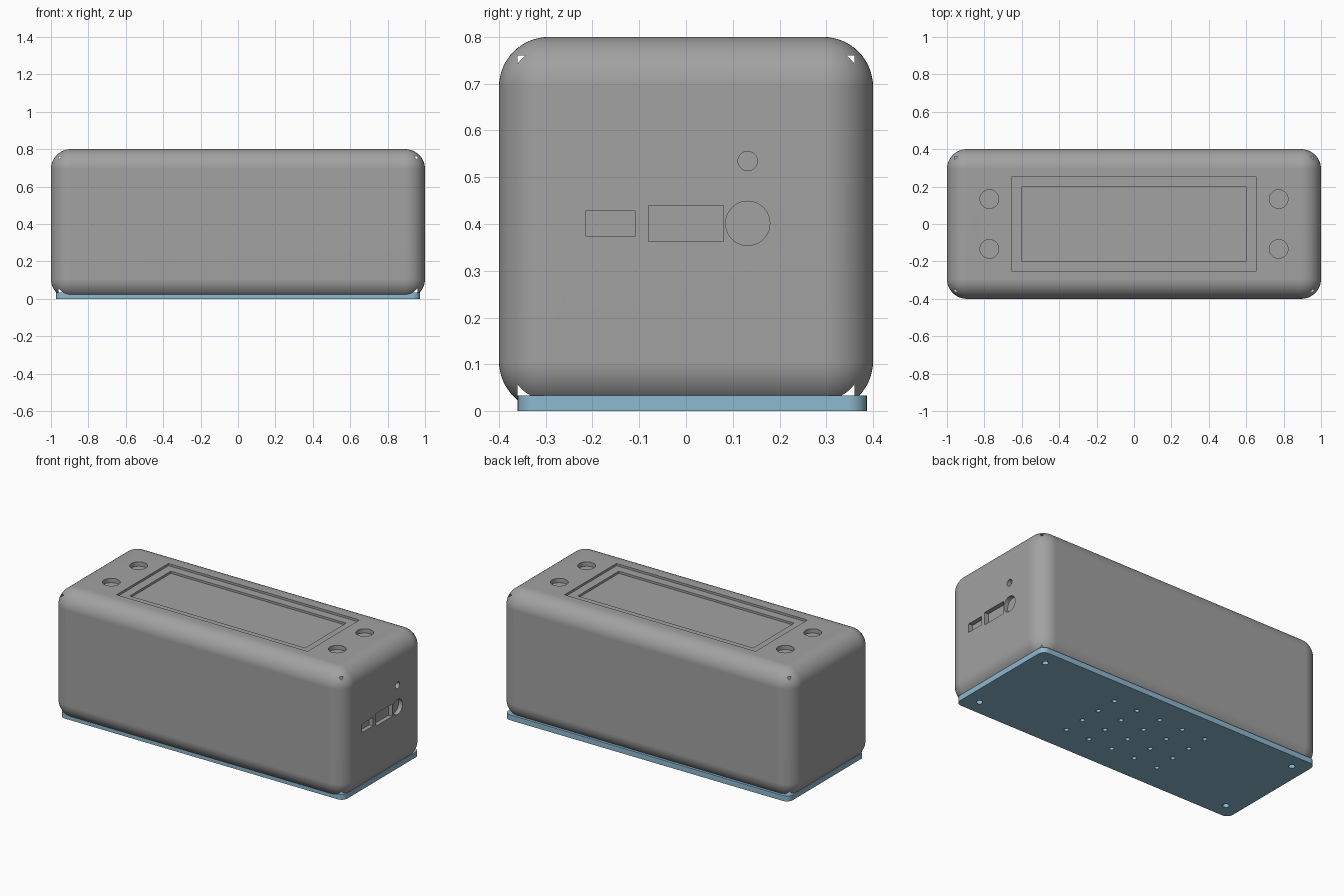
import bpy, math

if "Cube" in bpy.data.objects:
    bpy.data.objects.remove(bpy.data.objects["Cube"])

U = 1 / 75  # one millimetre in scene units


def material(name, color):
    m = bpy.data.materials.new(name)
    m.diffuse_color = (*color, 1)
    m.use_nodes = True
    m.node_tree.nodes["Principled BSDF"].inputs["Base Color"].default_value = m.diffuse_color
    return m


def box(name, x, y, z):
    """Box from (min, max) spans in millimetres."""
    spans = (x, y, z)
    bpy.ops.mesh.primitive_cube_add(size=1, location=[(a + b) / 2 * U for a, b in spans])
    ob = bpy.context.object
    ob.name = name
    ob.scale = [(b - a) * U for a, b in spans]
    bpy.ops.object.transform_apply(location=True, rotation=True, scale=True)
    return ob


def rod(center, r, depth, axis='Z'):
    """Cylinder cutter, sizes in millimetres."""
    rot = (0, math.pi / 2, 0) if axis == 'X' else (0, 0, 0)
    bpy.ops.mesh.primitive_cylinder_add(vertices=40, radius=r * U, depth=depth * U,
                                        location=[c * U for c in center], rotation=rot)
    return bpy.context.object


def apply(ob, mod):
    bpy.context.view_layer.objects.active = ob
    bpy.ops.object.modifier_apply(modifier=mod.name)


def cut(ob, cutters):
    for c in cutters:
        m = ob.modifiers.new('cut', 'BOOLEAN')
        m.operation, m.solver, m.object = 'DIFFERENCE', 'EXACT', c
        apply(ob, m)
        bpy.data.objects.remove(c, do_unlink=True)


def finish(ob, mat):
    ob.data.materials.clear()
    ob.data.materials.append(mat)
    bpy.ops.object.select_all(action='DESELECT')
    ob.select_set(True)
    bpy.context.view_layer.objects.active = ob
    bpy.ops.object.shade_smooth_by_angle(angle=math.radians(30))
    w = ob.modifiers.new('flat_normals', 'WEIGHTED_NORMAL')
    w.keep_sharp = True


grey = material('case_grey', (0.36, 0.36, 0.36))
blue = material('lid_blue', (0.27, 0.48, 0.63))

# Rounded case, hollowed by a square cavity that just breaks the corners
case = box('case', (-75, 75), (-30, 30), (0, 60))
b = case.modifiers.new('round', 'BEVEL')
b.width, b.segments, b.limit_method = 8 * U, 16, 'NONE'
apply(case, b)
cutters = [box('cavity', (-72, 72), (-27, 27), (-5, 57))]

# Stepped screen recess and four button wells in the top
cutters += [box('bezel', (-49, 49), (-19, 19), (59, 65)),
            box('screen', (-45, 45), (-15, 15), (58, 65))]
cutters += [rod((x, y, 60), 3.75, 4) for x in (-58, 58) for y in (-10, 10)]

# Ports in the right end
cutters += [box('small_port', (73, 80), (-16.1, -8.1), (28.1, 32.1)),
            box('wide_port', (73, 80), (-6, 6), (27.2, 33)),
            rod((75, 9.9, 30.1), 3.55, 4, 'X'),
            rod((75, 9.9, 40.1), 1.55, 4, 'X')]
cut(case, cutters)
finish(case, grey)

# Base lid with rounded vertical corners
lid = box('base_lid', (-73, 73), (-27, 29), (0, 2.5))
bw = lid.data.attributes.new('bevel_weight_edge', 'FLOAT', 'EDGE')
for e in lid.data.edges:
    p, q = (lid.data.vertices[i].co for i in e.vertices)
    bw.data[e.index].value = 1.0 if abs(p.z - q.z) > 0.01 else 0.0
b = lid.modifiers.new('round', 'BEVEL')
b.width, b.segments, b.limit_method = 3 * U, 8, 'WEIGHT'
apply(lid, b)

# Screw holes and vent grid
holes = [rod((x, y, 1), 1.35, 8) for x in (-66, 66) for y in (-20, 22)]
holes += [rod((12.1 * (i - 2), 1 + 10.2 * (j - 1.5), 1), 1, 8)
          for i in range(5) for j in range(4)]
cut(lid, holes)
finish(lid, blue)
